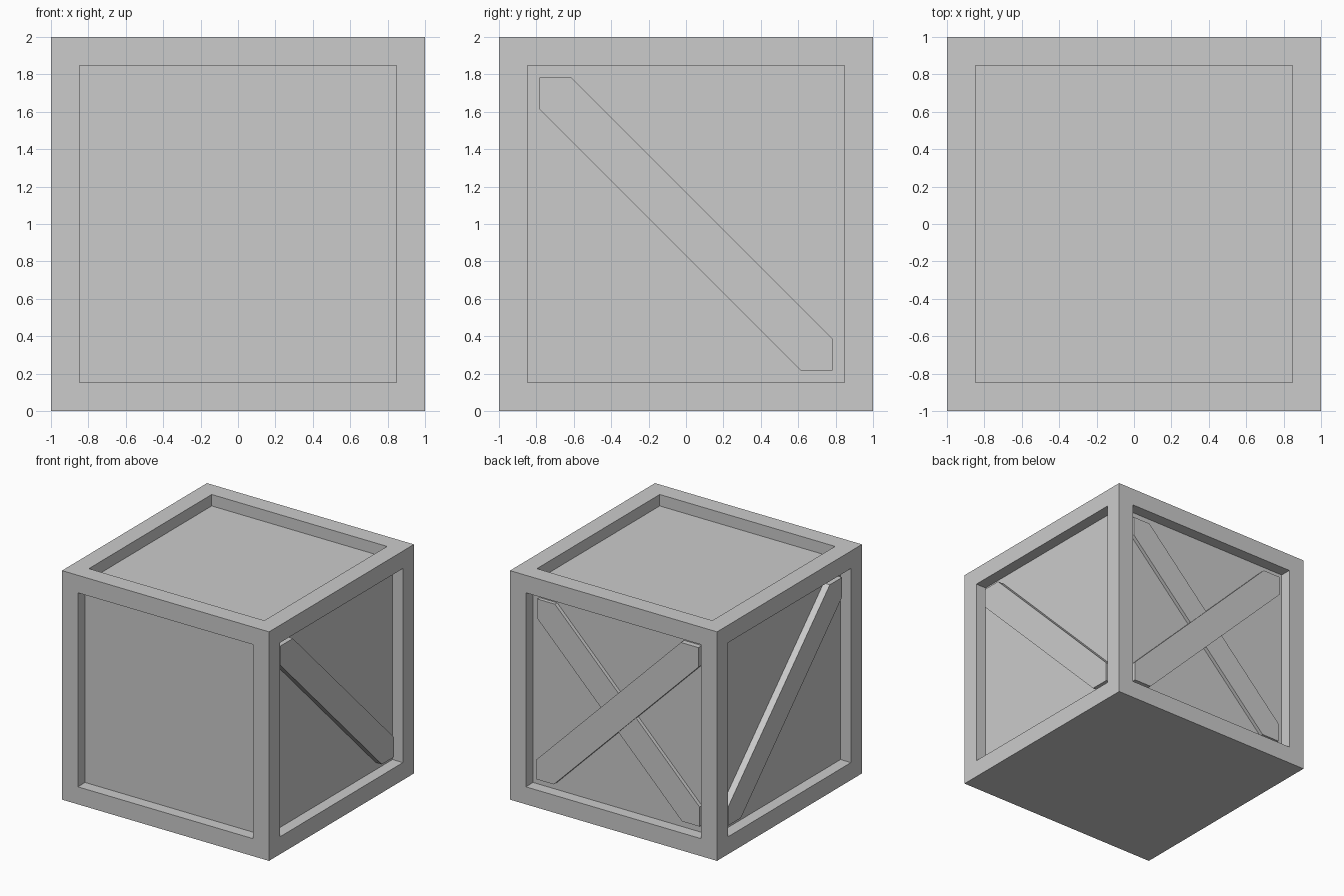
import bpy, bmesh
from mathutils import Matrix, Vector

if "Cube" in bpy.data.objects:
    bpy.data.objects.remove(bpy.data.objects["Cube"])

A = 0.784      # half size of the recessed panels
DEPTH = 0.10   # recess depth
W = 0.17       # brace cut length along each panel edge


def finish(bm, name):
    bmesh.ops.recalc_face_normals(bm, faces=bm.faces[:])
    me = bpy.data.meshes.new(name)
    bm.to_mesh(me)
    bm.free()
    ob = bpy.data.objects.new(name, me)
    bpy.context.collection.objects.link(ob)
    return ob


# Crate body: cube with recessed panels on every side but the bottom
bm = bmesh.new()
bmesh.ops.create_cube(bm, size=2, matrix=Matrix.Translation((0, 0, 1)))
bm.normal_update()
panels = [f for f in bm.faces if f.normal.z > -0.5]
for f in panels:
    bmesh.ops.inset_individual(bm, faces=[f], thickness=1 - A)
    n = f.normal.copy()
    inner = bmesh.ops.extrude_discrete_faces(bm, faces=[f])["faces"][0]
    bmesh.ops.translate(bm, verts=inner.verts[:], vec=-n * DEPTH)
finish(bm, "crate_body")


def brace(name, to_world, flip, outer):
    """Diagonal plank clipped to the panel; flip=1 runs from high -u to low +u."""
    outline = [(-A, A), (-A + W, A), (A, -A + W), (A, -A), (A - W, -A), (-A, A - W)]
    bm = bmesh.new()
    face = bm.faces.new([bm.verts.new(to_world(u * flip, v + 1, 0.89)) for u, v in outline])
    top = bmesh.ops.extrude_face_region(bm, geom=[face])["geom"]
    move = Vector(to_world(0, 0, outer)) - Vector(to_world(0, 0, 0.89))
    bmesh.ops.translate(bm, verts=[g for g in top if isinstance(g, bmesh.types.BMVert)], vec=move)
    return finish(bm, name)


# Single braces on the right and left
for name, side in (("right_brace", 1), ("left_brace", -1)):
    brace(name, lambda u, z, d, s=side: (s * d, u, z), 1, 0.96)

# Crossed braces on the back, one lying over the other
brace("back_brace_over", lambda u, z, d: (u, d, z), 1, 0.947)
brace("back_brace_under", lambda u, z, d: (u, d, z), -1, 0.932)
